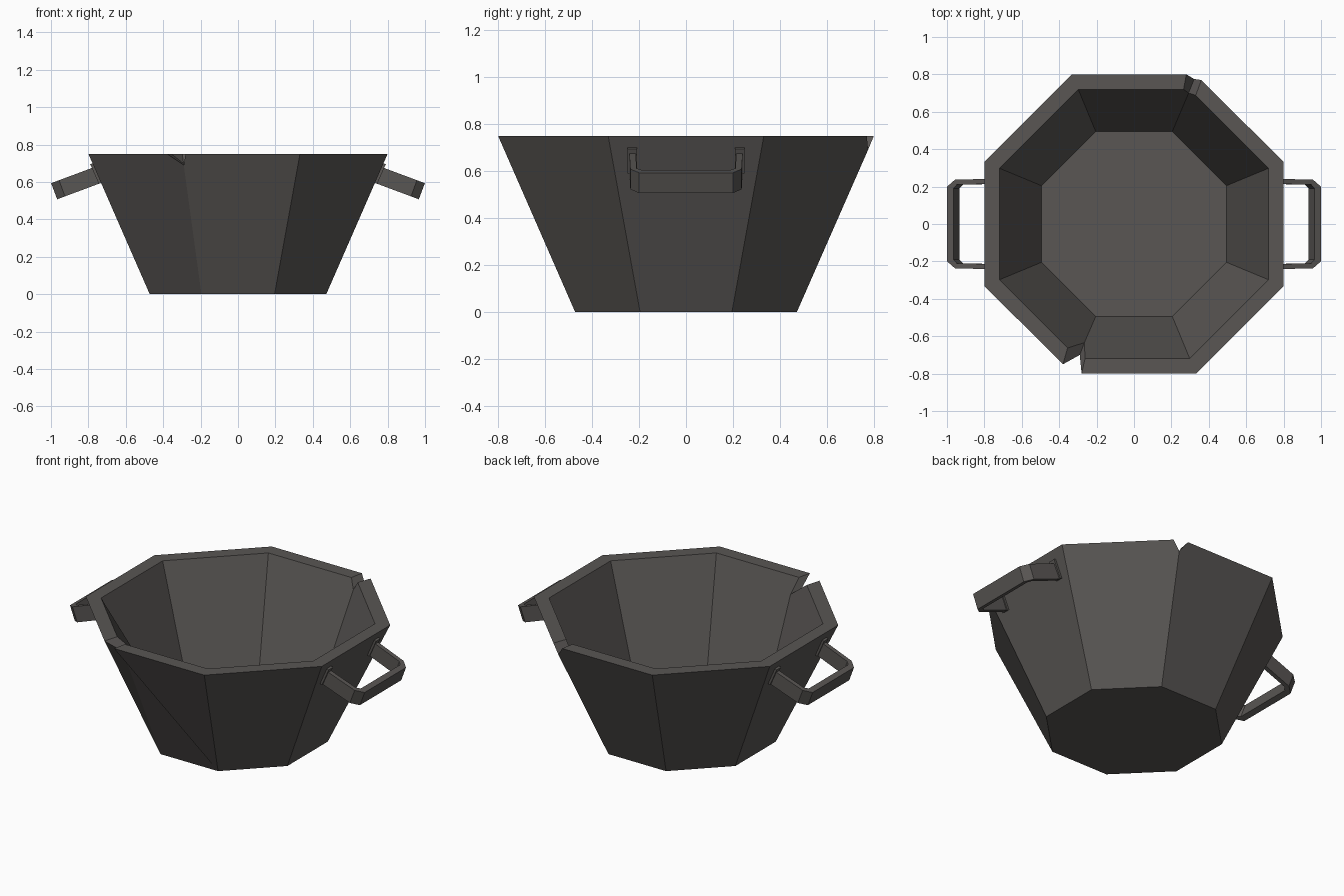
import bpy, bmesh, math
from mathutils import Vector

if "Cube" in bpy.data.objects:
    bpy.data.objects.remove(bpy.data.objects["Cube"])

iron = bpy.data.materials.new("dark iron grey")
iron.diffuse_color = (0.1, 0.093, 0.088, 1)
iron.use_nodes = True
iron.node_tree.nodes["Principled BSDF"].inputs["Base Color"].default_value = iron.diffuse_color


def finish(bm, name):
    bmesh.ops.recalc_face_normals(bm, faces=bm.faces)
    mesh = bpy.data.meshes.new(name)
    bm.to_mesh(mesh)
    bm.free()
    mesh.materials.append(iron)
    obj = bpy.data.objects.new(name, mesh)
    bpy.context.collection.objects.link(obj)
    return obj


def octagon(apothem, z):
    r = apothem / math.cos(math.pi / 8)
    return [(r * math.cos(math.radians(22.5 + 45 * k)),
             r * math.sin(math.radians(22.5 + 45 * k)), z) for k in range(8)]


# Pot: octagonal wall with two corners of the rim dented into pouring notches
RIM = 0.75
notch_out = {1: [(0.36, 0.77, RIM), (0.322, 0.775, 0.69), (0.28, 0.8, RIM)],
             5: [(-0.38, -0.75, RIM), (-0.29, -0.70, 0.69), (-0.28, -0.8, RIM)]}
notch_in = {1: [(0.33, 0.688, RIM), (0.292, 0.70, 0.69), (0.265, 0.72, RIM)],
            5: [(-0.355, -0.663, RIM), (-0.265, -0.634, 0.68), (-0.262, -0.72, RIM)]}

bm = bmesh.new()


def ring(apothem, z, notches={}):
    return [[bm.verts.new(p) for p in notches.get(k, [c])]
            for k, c in enumerate(octagon(apothem, z))]


base = ring(0.472, 0)
outer = ring(0.8, RIM, notch_out)
inner = ring(0.72, RIM, notch_in)
floor = ring(0.495, 0.12)

for k in range(8):
    n = (k + 1) % 8
    # outside and inside wall panels
    for low, top in ((base, outer), (floor, inner)):
        a, b = top[k], top[n]
        edge = b[:len(b) // 2 + 1][::-1] + a[len(a) // 2:][::-1]
        bm.faces.new([low[k][0], low[n][0]] + edge)
    # rim top and notch faces
    bm.faces.new([outer[k][-1], outer[n][0], inner[n][0], inner[k][-1]])
    for j in range(len(outer[k]) - 1):
        bm.faces.new([outer[k][j], outer[k][j + 1], inner[k][j + 1], inner[k][j]])
bm.faces.new([c[0] for c in base])
bm.faces.new([c[0] for c in floor])
finish(bm, "pot")

# Handles: flat band bent around chamfered corners, drooping outwards
tilt = math.radians(20.5)
U = Vector((math.cos(tilt), 0, -math.sin(tilt)))
V = Vector((math.sin(tilt), 0, math.cos(tilt)))
Y = Vector((0, 1, 0))
OUT = Vector((0.983, 0, 0.55))
half_out = [(-0.27, 0.242), (-0.045, 0.237), (0, 0.2)]
half_in = [(-0.27, 0.215), (-0.055, 0.21), (-0.035, 0.19)]


def mirrored(half):
    return half + [(u, -y) for u, y in reversed(half)]


def handle(side, name):
    bm = bmesh.new()

    def vert(p):
        return bm.verts.new((p.x * side, p.y, p.z))

    loops = [[vert(OUT + U * u + Y * y + V * v) for u, y in mirrored(h)]
             for h, v in ((half_out, 0.046), (half_in, 0.046),
                          (half_in, -0.046), (half_out, -0.046))]
    for j in range(5):
        for i in range(4):
            a, b = loops[i], loops[(i + 1) % 4]
            bm.faces.new([a[j], a[j + 1], b[j + 1], b[j]])
    bm.faces.new([l[0] for l in loops])
    bm.faces.new([l[-1] for l in loops])

    # small mounting plates lying on the sloped wall
    up = Vector((0.328, 0, 0.75)).normalized()
    away = Vector((0.75, 0, -0.328)).normalized()
    for s in (1, -1):
        mid = Vector((0.758, 0.229 * s, 0.646))
        cube = bmesh.ops.create_cube(bm, size=1)["verts"]
        for v in cube:
            p = mid + up * v.co.x * 0.115 + Y * v.co.y * 0.042 + away * v.co.z * 0.02
            v.co = (p.x * side, p.y, p.z)
    finish(bm, name)


handle(1, "right_handle")
handle(-1, "left_handle")
